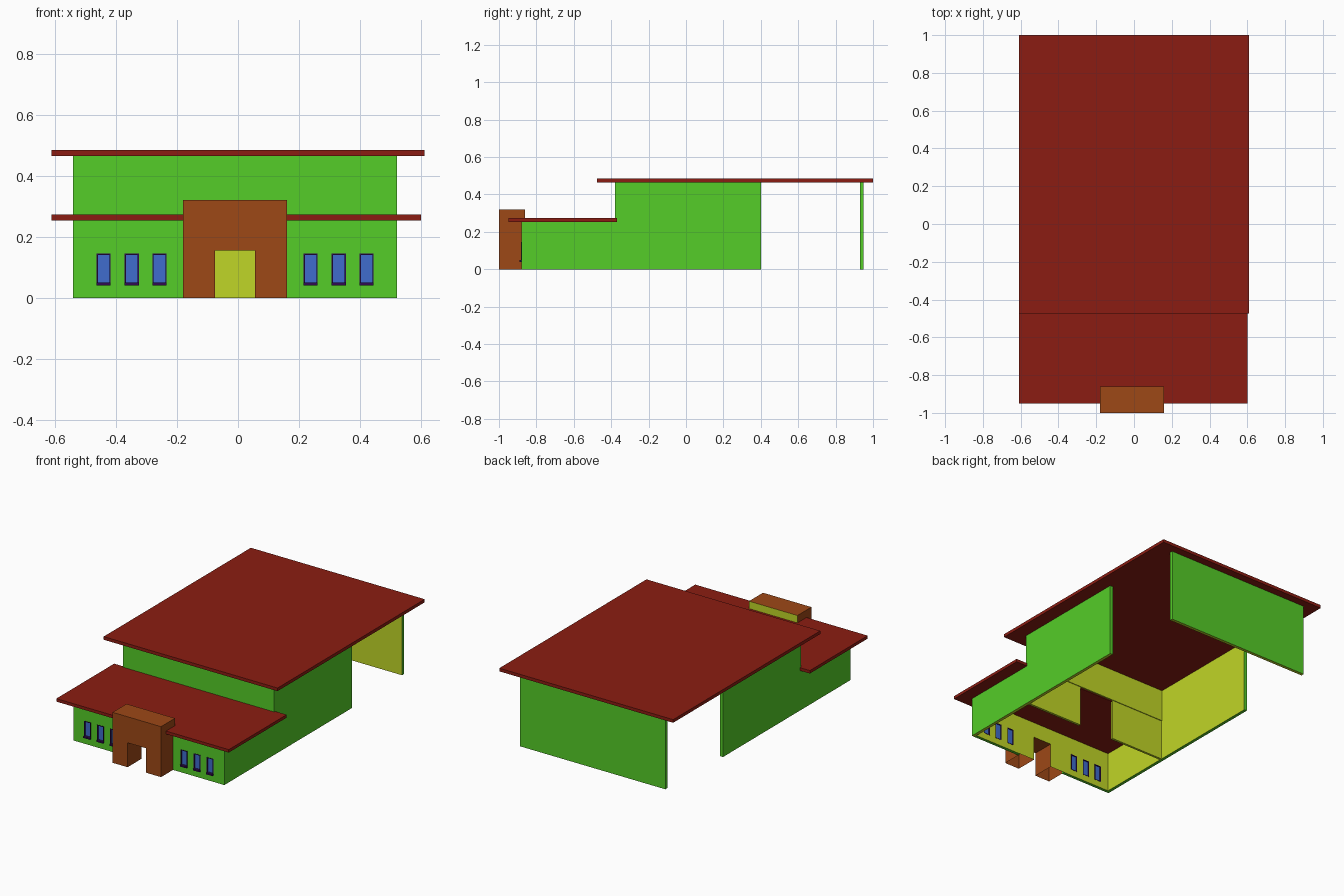
import bpy, bmesh
from mathutils import Vector

if "Cube" in bpy.data.objects:
    bpy.data.objects.remove(bpy.data.objects["Cube"])


def material(name, rgb):
    m = bpy.data.materials.new(name)
    m.diffuse_color = (*rgb, 1)
    m.use_nodes = True
    m.node_tree.nodes["Principled BSDF"].inputs["Base Color"].default_value = m.diffuse_color
    return m


GREEN = material("green_outside", (0.09, 0.61, 0.021))
YELLOW = material("yellow_inside", (0.53, 0.67, 0.02))
RED = material("roof_red", (0.26, 0.012, 0.006))
BROWN = material("portal_brown", (0.34, 0.065, 0.008))
BLUE = material("glass_blue", (0.05, 0.15, 0.61))
PURPLE = material("frame_purple", (0.03, 0.003, 0.08))


def panel(name, axis, start, end, us, zs, outer, inner=None, inside=(), skip=(), open_bottom=False):
    """Slab made of (u, z) cells without the skipped ones, from start to end along axis (0 = x, 1 = y).
    Faces looking along a direction in `inside` get the inner material."""
    bm = bmesh.new()

    def point(u, z):
        return bm.verts.new((start, u, z) if axis == 0 else (u, start, z))

    grid = [[point(u, z) for z in zs] for u in us]
    for i in range(len(us) - 1):
        for j in range(len(zs) - 1):
            if (i, j) not in skip:
                bm.faces.new((grid[i][j], grid[i + 1][j], grid[i + 1][j + 1], grid[i][j + 1]))
    bmesh.ops.delete(bm, geom=[v for v in bm.verts if not v.link_faces], context='VERTS')
    move = Vector((0, 0, 0))
    move[axis] = end - start
    base = bm.faces[:]
    new = bmesh.ops.extrude_face_region(bm, geom=base, use_keep_orig=True)["geom"]
    bmesh.ops.translate(bm, vec=move, verts=[g for g in new if isinstance(g, bmesh.types.BMVert)])
    bmesh.ops.recalc_face_normals(bm, faces=bm.faces[:])
    bm.normal_update()
    if open_bottom:
        low = [f for f in bm.faces if f.normal.z < -0.9 and f.calc_center_median().z < 0.001]
        bmesh.ops.delete(bm, geom=low, context='FACES_ONLY')
    for f in bm.faces:
        f.material_index = int(any(f.normal.dot(Vector(d)) > 0.9 for d in inside))
    bmesh.ops.dissolve_limit(bm, angle_limit=0.01, verts=bm.verts[:], edges=bm.edges[:],
                             delimit={'MATERIAL'})
    mesh = bpy.data.meshes.new(name)
    bm.to_mesh(mesh)
    bm.free()
    mesh.materials.append(outer)
    mesh.materials.append(inner or outer)
    obj = bpy.data.objects.new(name, mesh)
    bpy.context.collection.objects.link(obj)
    return obj


FRONT, BACK, LEFT, RIGHT, DOWN = (0, -1, 0), (0, 1, 0), (-1, 0, 0), (1, 0, 0), (0, 0, -1)

# Stepped side walls
side_y, side_z = [-0.88, -0.38, 0.40], [0, 0.26, 0.47]
panel("left_wall", 0, -0.54, -0.52, side_y, side_z, GREEN, YELLOW, [RIGHT], [(0, 1)])
panel("right_wall", 0, 0.50, 0.52, side_y, side_z, GREEN, YELLOW, [LEFT, DOWN], [(0, 1)])

# Front wall pieces with window holes, and the windows
W, Z0, Z1 = 0.023, 0.04, 0.145
for side, x0, x1, centers in (("left", -0.52, -0.18, (-0.44, -0.348, -0.257)),
                              ("right", 0.16, 0.50, (0.238, 0.33, 0.421))):
    xs = [x0] + [c + s * W for c in centers for s in (-1, 1)] + [x1]
    panel(f"front_wall_{side}", 1, -0.88, -0.86, xs, [0, Z0, Z1, 0.26], GREEN, YELLOW, [BACK],
          [(1, 1), (3, 1), (5, 1)])
    for n, c in enumerate(centers):
        a, b, t = c - W, c + W, 0.004
        panel(f"window_frame_{side}_{n}", 1, -0.882, -0.859, [a, a + t, b - t, b],
              [Z0, Z0 + t, Z1 - t, Z1], PURPLE, skip=[(1, 1)])
        panel(f"window_sill_{side}_{n}", 1, -0.89, -0.87, [a, b], [Z0, Z0 + 0.01], PURPLE)
        panel(f"window_glass_{side}_{n}", 1, -0.873, -0.865, [a + t, b - t], [Z0 + t, Z1 - t], BLUE)

# Entrance portal
panel("entrance_portal", 1, -1.0, -0.86, [-0.18, -0.075, 0.055, 0.16], [0, 0.155, 0.32],
      BROWN, YELLOW, [BACK], [(1, 0)], open_bottom=True)

# Partition between entrance room and hall, with a wide passage
panel("upper_partition", 1, -0.38, -0.36, [-0.52, 0.50], [0.26, 0.47], GREEN, YELLOW, [BACK, DOWN])
for side, x0, x1 in (("left", -0.52, -0.14), ("right", 0.11, 0.50)):
    panel(f"lower_partition_{side}", 1, -0.38, -0.365, [x0, x1], [0, 0.26], YELLOW)

# Detached back wall under the overhang
panel("back_wall", 1, 0.93, 0.95, [-0.52, 0.50], [0, 0.47], GREEN, YELLOW, [FRONT, DOWN])

# Flat roofs
panel("lower_roof", 1, -0.95, -0.37, [-0.61, 0.60], [0.254, 0.273], RED)
panel("upper_roof", 1, -0.475, 1.0, [-0.61, 0.61], [0.465, 0.485], RED)
